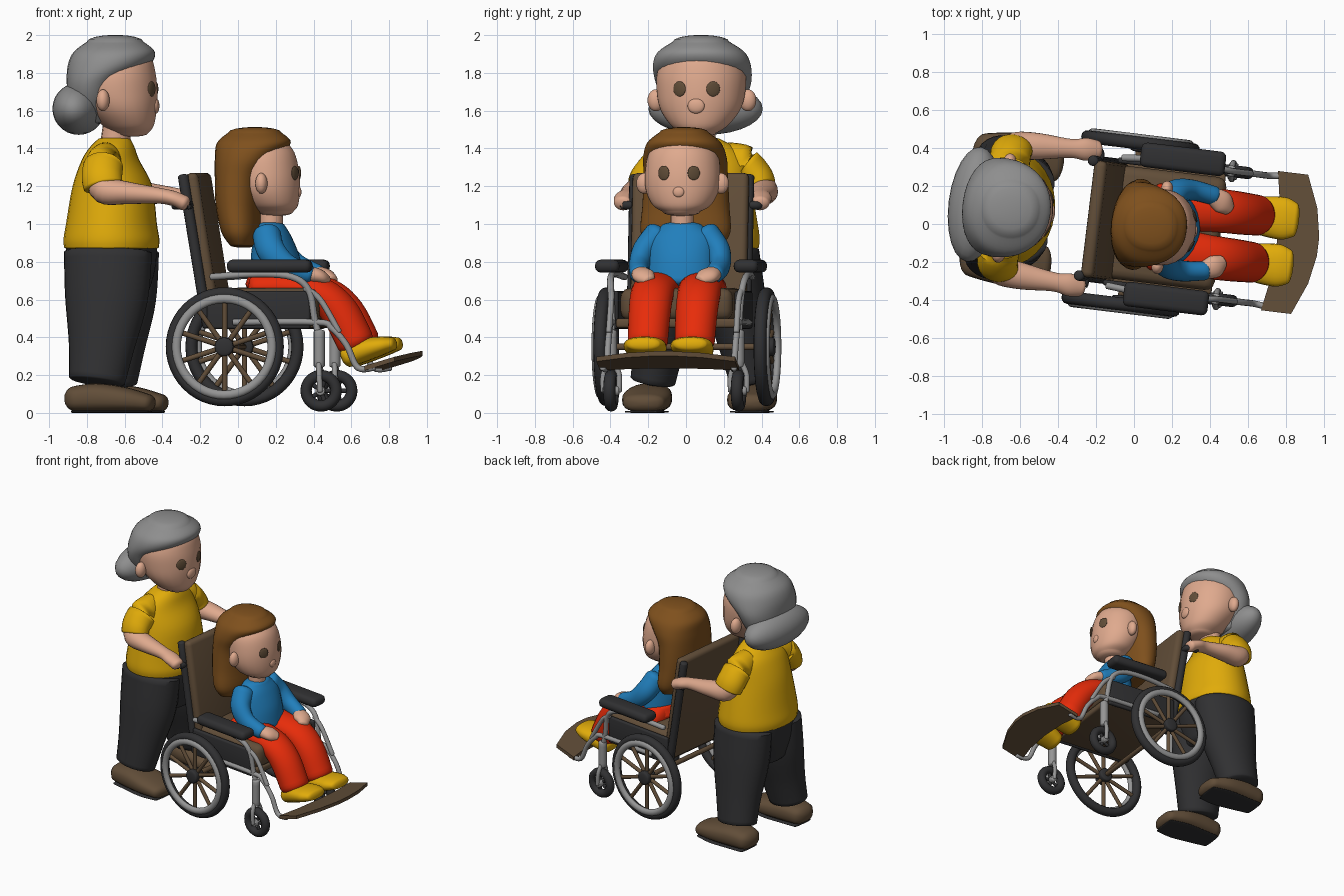
import bpy, bmesh, math
from mathutils import Vector, Matrix

FRAME = Matrix.Rotation(math.radians(-7), 4, 'Z')   # whole group is turned slightly


def material(name, rgb):
    m = bpy.data.materials.new(name)
    m.diffuse_color = (*rgb, 1)
    return m


SKIN = material("skin", (0.74, 0.40, 0.27))
GREY_HAIR = material("grey hair", (0.27, 0.27, 0.27))
BROWN_HAIR = material("brown hair", (0.21, 0.08, 0.012))
YELLOW = material("yellow", (0.75, 0.41, 0.003))
BLACK = material("charcoal", (0.03, 0.03, 0.032))
BROWN = material("brown", (0.12, 0.075, 0.04))
RED = material("red", (0.8, 0.025, 0.003))
BLUE = material("blue", (0.015, 0.21, 0.5))
METAL = material("metal", (0.3, 0.3, 0.3))


def finish(name, bm, mat, angle=40):
    bmesh.ops.recalc_face_normals(bm, faces=bm.faces)
    bm.transform(FRAME)
    me = bpy.data.meshes.new(name)
    bm.to_mesh(me)
    bm.free()
    me.materials.append(mat)
    ob = bpy.data.objects.new(name, me)
    bpy.context.collection.objects.link(ob)
    bpy.ops.object.select_all(action='DESELECT')
    ob.select_set(True)
    bpy.context.view_layer.objects.active = ob
    bpy.ops.object.shade_smooth_by_angle(angle=math.radians(angle))
    return ob


def spline(pts, sub):
    P = [Vector(p) for p in pts]
    P = [P[0]] + P + [P[-1]]
    out = []
    for i in range(1, len(P) - 2):
        a, b, c, d = P[i - 1:i + 3]
        for k in range(sub):
            t = k / sub
            out.append(0.5 * (2 * b + (c - a) * t + (2 * a - 5 * b + 4 * c - d) * t * t
                              + (3 * b - a - 3 * c + d) * t ** 3))
    return out + [P[-1]]


def limb(name, pts, mat, n=2.0, cap=0.6, seg=24, sub=5, closed=False, level=False):
    """Sweep through (x, y, z, side radius, depth radius) points; level keeps rings horizontal."""
    Q = [Vector(p) for p in pts] if closed else spline(pts, sub)
    C = [Vector(q[:3]) for q in Q]
    m = len(Q)
    bm = bmesh.new()
    rings = []

    def add(c, t, rs, rd):
        ref = Vector((0, 1, 0)) if abs(t.y) < 0.85 else Vector((1, 0, 0))
        s = (ref - t * t.dot(ref)).normalized()
        d = t.cross(s)
        ring = []
        for k in range(seg):
            a = 2 * math.pi * k / seg
            u, v = math.cos(a), math.sin(a)
            u = math.copysign(abs(u) ** (2 / n), u)
            v = math.copysign(abs(v) ** (2 / n), v)
            ring.append(bm.verts.new(c + s * u * rs + d * v * rd))
        rings.append(ring)

    arcs = [math.radians(a) for a in (82, 65, 45, 22)]
    for i in range(m):
        if level:
            t = Vector((0, 0, 1))
        elif closed:
            t = (C[(i + 1) % m] - C[i - 1]).normalized()
        else:
            t = (C[min(i + 1, m - 1)] - C[max(i - 1, 0)]).normalized()
        rs, rd = Q[i][3], Q[i][4]
        h = cap * min(rs, rd)
        if i == 0 and not closed:
            for a in arcs:
                add(C[i] - t * h * math.sin(a), t, rs * math.cos(a), rd * math.cos(a))
        add(C[i], t, rs, rd)
        if i == m - 1 and not closed:
            for a in reversed(arcs):
                add(C[i] + t * h * math.sin(a), t, rs * math.cos(a), rd * math.cos(a))
    for i in range(len(rings) if closed else len(rings) - 1):
        A, B = rings[i], rings[(i + 1) % len(rings)]
        for k in range(seg):
            bm.faces.new((A[k], A[(k + 1) % seg], B[(k + 1) % seg], B[k]))
    if not closed:
        bm.faces.new(rings[0])
        bm.faces.new(rings[-1])
    return finish(name, bm, mat, 60)


def tube(name, pts, r, mat, cap=0.5, sub=5):
    return limb(name, [(*p, r, r) for p in pts], mat, cap=cap, seg=12, sub=sub)


def hoop(name, c, R, rs, rd, mat):
    pts = [(c[0] + R * math.cos(a), c[1], c[2] + R * math.sin(a), rs, rd)
           for a in (2 * math.pi * k / 48 for k in range(48))]
    return limb(name, pts, mat, seg=12, closed=True)


def ball(name, c, r, mat, turn=0):
    bm = bmesh.new()
    bmesh.ops.create_uvsphere(bm, u_segments=24, v_segments=14, radius=1)
    bm.transform(Matrix.Translation(c) @ Matrix.Rotation(turn, 4, 'Z') @ Matrix.Diagonal((*r, 1)))
    return finish(name, bm, mat, 60)


def block(name, c, size, mat, bevel=0.02, lean=0):
    bm = bmesh.new()
    bmesh.ops.create_cube(bm, size=1)
    bm.transform(Matrix.Diagonal((*size, 1)))
    bmesh.ops.bevel(bm, geom=bm.edges[:], offset=bevel, segments=3, profile=0.5, affect='EDGES')
    bm.transform(Matrix.Translation(c) @ Matrix.Rotation(math.radians(lean), 4, 'Y'))
    return finish(name, bm, mat)


# --- Wheelchair centre parts ---
block("backrest", (-0.152, 0, 0.865), (0.07, 0.62, 0.82), BROWN, 0.03, -9)
block("seat", (0.17, 0, 0.575), (0.58, 0.6, 0.17), BROWN, 0.05)
block("seat_base", (0.17, 0, 0.475), (0.56, 0.64, 0.05), BROWN, 0.015)
tube("axle", [(-0.02, -0.42, 0.35), (-0.02, 0.42, 0.35)], 0.018, BROWN)
outline = [(0.72, 0.37), (0.88, 0.37), (0.95, 0.2), (0.978, 0.05), (0.978, -0.05), (0.95, -0.2),
           (0.88, -0.37), (0.72, -0.37), (0.75, -0.2), (0.76, 0), (0.75, 0.2)]
bm = bmesh.new()
face = bm.faces.new([bm.verts.new((x, y, 0.215 + (x - 0.69) * 0.3)) for x, y in outline])
ext = bmesh.ops.extrude_face_region(bm, geom=[face])
bmesh.ops.translate(bm, vec=(0, 0, 0.025), verts=[v for v in ext["geom"] if isinstance(v, bmesh.types.BMVert)])
finish("footrest", bm, BROWN, 30)

for s, side in ((1, "left"), (-1, "right")):
    # --- Wheelchair sides ---
    W = (-0.018, s * 0.427, 0.35)
    hoop(side + "_tyre", W, 0.283, 0.034, 0.032, BLACK)
    hoop(side + "_handrim", (W[0], s * 0.455, W[2]), 0.255, 0.02, 0.024, METAL)
    tube(side + "_hub", [(W[0], s * 0.39, W[2]), (W[0], s * 0.465, W[2])], 0.05, BLACK, 0.2)
    for k in range(10):
        a = 2 * math.pi * (k + 0.5) / 10
        ca, sa = math.cos(a), math.sin(a)
        tube(f"{side}_spoke_{k}", [(W[0] + r * ca, W[1], W[2] + r * sa) for r in (0.04, 0.26)],
             0.014, BROWN, 0.1, 1)
    K = (0.485, s * 0.34, 0.117)
    hoop(side + "_caster_tyre", K, 0.08, 0.032, 0.03, BLACK)
    tube(side + "_caster_hub", [(K[0], K[1] - 0.04, K[2]), (K[0], K[1] + 0.04, K[2])], 0.025, METAL, 0.2)
    for k in range(5):
        a = 2 * math.pi * k / 5
        tube(f"{side}_caster_spoke_{k}", [K, (K[0] + 0.075 * math.cos(a), K[1], K[2] + 0.075 * math.sin(a))],
             0.012, BLACK, 0.1, 1)
    for d in (-0.042, 0.042):
        tube(side + "_caster_fork", [(K[0], K[1] + d, 0.115), (0.48, K[1] + d, 0.2), (0.475, K[1] + d * 0.4, 0.26)],
             0.015, METAL)
    tube(side + "_caster_stem", [(0.475, K[1], 0.25), (0.475, K[1], 0.43)], 0.03, METAL, 0.4)
    block(side + "_armrest", (0.215, s * 0.37, 0.777), (0.45, 0.13, 0.068), BLACK, 0.03)
    block(side + "_side_panel", (0.15, s * 0.325, 0.545), (0.55, 0.03, 0.2), BLACK, 0.012)
    tube(side + "_arm_frame", [(-0.1, s * 0.34, 0.72), (0.15, s * 0.36, 0.735), (0.33, s * 0.36, 0.72),
                               (0.42, s * 0.35, 0.65), (0.45, s * 0.34, 0.5), (0.47, s * 0.34, 0.42)], 0.018, METAL)
    tube(side + "_leg_frame", [(0.02, s * 0.34, 0.48), (0.46, s * 0.34, 0.48), (0.54, s * 0.34, 0.45),
                               (0.62, s * 0.34, 0.36), (0.68, s * 0.34, 0.24), (0.77, s * 0.35, 0.24)], 0.017, METAL)
    tube(side + "_front_strut", [(0.4, s * 0.35, 0.66), (0.48, s * 0.34, 0.6), (0.58, s * 0.34, 0.43)], 0.016, METAL)
    tube(side + "_back_post", [(-0.125, s * 0.305, 0.46), (-0.255, s * 0.305, 1.25)], 0.028, BLACK)
    tube(side + "_push_handle", [(-0.22, s * 0.32, 1.1), (-0.23, s * 0.36, 1.1), (-0.3, s * 0.36, 1.1)], 0.022, BLACK)

    # --- Seated girl, paired parts ---
    limb(side + "_girl_leg", [(0.12, s * 0.11, 0.665, 0.12, 0.08), (0.3, s * 0.12, 0.665, 0.12, 0.08),
                              (0.46, s * 0.125, 0.625, 0.115, 0.09), (0.56, s * 0.125, 0.53, 0.112, 0.1),
                              (0.64, s * 0.125, 0.38, 0.107, 0.1)], RED)
    limb(side + "_girl_shoe", [(0.6, s * 0.125, 0.295, 0.085, 0.055), (0.68, s * 0.125, 0.33, 0.105, 0.062),
                               (0.78, s * 0.125, 0.355, 0.112, 0.05), (0.84, s * 0.125, 0.365, 0.09, 0.035)],
         YELLOW, n=2.3)
    limb(side + "_girl_sleeve", [(0.17, s * 0.13, 0.94, 0.075, 0.075), (0.2, s * 0.195, 0.86, 0.065, 0.075),
                                 (0.28, s * 0.215, 0.78, 0.055, 0.065), (0.4, s * 0.2, 0.735, 0.05, 0.05)], BLUE)
    limb(side + "_girl_hand", [(0.39, s * 0.2, 0.738, 0.045, 0.042), (0.45, s * 0.17, 0.725, 0.06, 0.038),
                               (0.485, s * 0.14, 0.705, 0.038, 0.028)], SKIN)
    ball(side + "_girl_ear", (0.15, s * 0.205, 1.215), (0.032, 0.042, 0.055), SKIN)
    ball(side + "_girl_eye", (0.314, s * 0.08, 1.27), (0.008, 0.034, 0.038), BROWN, s * 0.42)

    # --- Standing grandmother, paired parts ---
    limb(side + "_trouser_leg", [(-0.675, s * 0.15, 0.85, 0.155, 0.235), (-0.68, s * 0.18, 0.6, 0.16, 0.22),
                                 (-0.7, s * 0.23, 0.35, 0.135, 0.175), (-0.72, s * 0.265, 0.17, 0.12, 0.15)],
         BLACK, cap=0.15)
    limb(side + "_brown_shoe", [(-0.83, s * 0.28, 0.075, 0.1, 0.068), (-0.72, s * 0.28, 0.08, 0.118, 0.076),
                                (-0.57, s * 0.28, 0.07, 0.13, 0.066), (-0.45, s * 0.28, 0.053, 0.11, 0.048)],
         BROWN, n=2.6, cap=0.9)
    limb(side + "_sole", [(-0.84, s * 0.28, 0.006, 0.085, 0.006), (-0.72, s * 0.28, 0.006, 0.1, 0.006),
                          (-0.57, s * 0.28, 0.006, 0.115, 0.006), (-0.44, s * 0.28, 0.006, 0.095, 0.006)],
         BLACK, n=3.5, cap=2)
    limb(side + "_yellow_sleeve", [(-0.69, s * 0.12, 1.345, 0.08, 0.09), (-0.69, s * 0.22, 1.315, 0.095, 0.105),
                                   (-0.69, s * 0.29, 1.25, 0.088, 0.108), (-0.68, s * 0.315, 1.2, 0.082, 0.105)],
         YELLOW, cap=0.2)
    limb(side + "_arm", [(-0.69, s * 0.29, 1.25, 0.07, 0.08), (-0.67, s * 0.33, 1.18, 0.075, 0.075),
                         (-0.55, s * 0.345, 1.165, 0.07, 0.06), (-0.38, s * 0.355, 1.15, 0.05, 0.042),
                         (-0.3, s * 0.36, 1.135, 0.06, 0.04), (-0.24, s * 0.365, 1.11, 0.05, 0.04)], SKIN)
    ball(side + "_ear", (-0.69, s * 0.245, 1.655), (0.035, 0.045, 0.058), SKIN)
    ball(side + "_eye", (-0.45, s * 0.09, 1.715), (0.009, 0.038, 0.04), BROWN, s * 0.42)

# --- Girl: body, head and hair ---
limb("girl_hips", [(0.17, 0, 0.66, 0.22, 0.13), (0.18, 0, 0.72, 0.2, 0.12)], RED, cap=0.3)
limb("girl_sweater", [(0.21, 0, 0.7, 0.195, 0.14), (0.2, 0, 0.82, 0.185, 0.13), (0.185, 0, 0.93, 0.175, 0.1),
                      (0.175, 0, 0.99, 0.11, 0.075)], BLUE, cap=0.3, level=True)
tube("girl_neck", [(0.175, 0, 0.96), (0.18, 0, 1.09)], 0.062, SKIN)
limb("girl_head", [(0.2, 0, 1.065, 0.1, 0.095), (0.185, 0, 1.1, 0.155, 0.135), (0.16, 0, 1.18, 0.195, 0.17),
                   (0.145, 0, 1.28, 0.2, 0.18), (0.125, 0, 1.38, 0.18, 0.175), (0.12, 0, 1.45, 0.11, 0.125)],
     SKIN, cap=0.25, level=True)
ball("girl_nose", (0.325, 0, 1.17), (0.013, 0.03, 0.028), SKIN)
limb("girl_hair", [(0.03, 0, 0.89, 0.2, 0.07), (0.02, 0, 0.96, 0.24, 0.105), (0.005, 0, 1.1, 0.232, 0.12),
                   (0.01, 0, 1.25, 0.225, 0.13), (0.045, 0, 1.35, 0.222, 0.165), (0.085, 0, 1.43, 0.195, 0.195),
                   (0.09, 0, 1.485, 0.13, 0.14)], BROWN_HAIR, n=2.2, cap=0.22, seg=32, level=True)

# --- Grandmother: body, head and hair ---
limb("trouser_hips", [(-0.68, 0, 0.6, 0.2, 0.19), (-0.675, 0, 0.75, 0.29, 0.23), (-0.675, 0, 0.9, 0.295, 0.245)],
     BLACK, cap=0.2, level=True)
limb("yellow_shirt", [(-0.675, 0, 0.875, 0.305, 0.25), (-0.675, 0, 0.92, 0.31, 0.253), (-0.675, 0, 1.0, 0.3, 0.24),
                      (-0.67, 0, 1.2, 0.265, 0.21), (-0.68, 0, 1.34, 0.235, 0.15), (-0.67, 0, 1.41, 0.17, 0.115),
                      (-0.66, 0, 1.45, 0.1, 0.085)], YELLOW, cap=0.1, seg=32, level=True)
tube("neck", [(-0.66, 0, 1.4), (-0.64, 0, 1.54)], 0.078, SKIN)
limb("head", [(-0.57, 0, 1.48, 0.09, 0.09), (-0.585, 0, 1.52, 0.15, 0.135), (-0.62, 0, 1.6, 0.21, 0.185),
              (-0.65, 0, 1.69, 0.235, 0.22), (-0.66, 0, 1.8, 0.235, 0.22), (-0.66, 0, 1.89, 0.19, 0.19),
              (-0.66, 0, 1.94, 0.1, 0.1)], SKIN, cap=0.2, level=True)
ball("nose", (-0.437, 0, 1.625), (0.017, 0.045, 0.04), SKIN)
limb("grey_hair", [(-0.78, 0, 1.55, 0.14, 0.09), (-0.775, 0, 1.65, 0.215, 0.125), (-0.755, 0, 1.75, 0.255, 0.155),
                   (-0.69, 0, 1.84, 0.26, 0.215), (-0.66, 0, 1.91, 0.23, 0.215), (-0.655, 0, 1.965, 0.15, 0.15)],
     GREY_HAIR, n=2.1, cap=0.24, seg=32, level=True)
ball("hair_bun", (-0.85, 0, 1.61), (0.135, 0.305, 0.138), GREY_HAIR)
